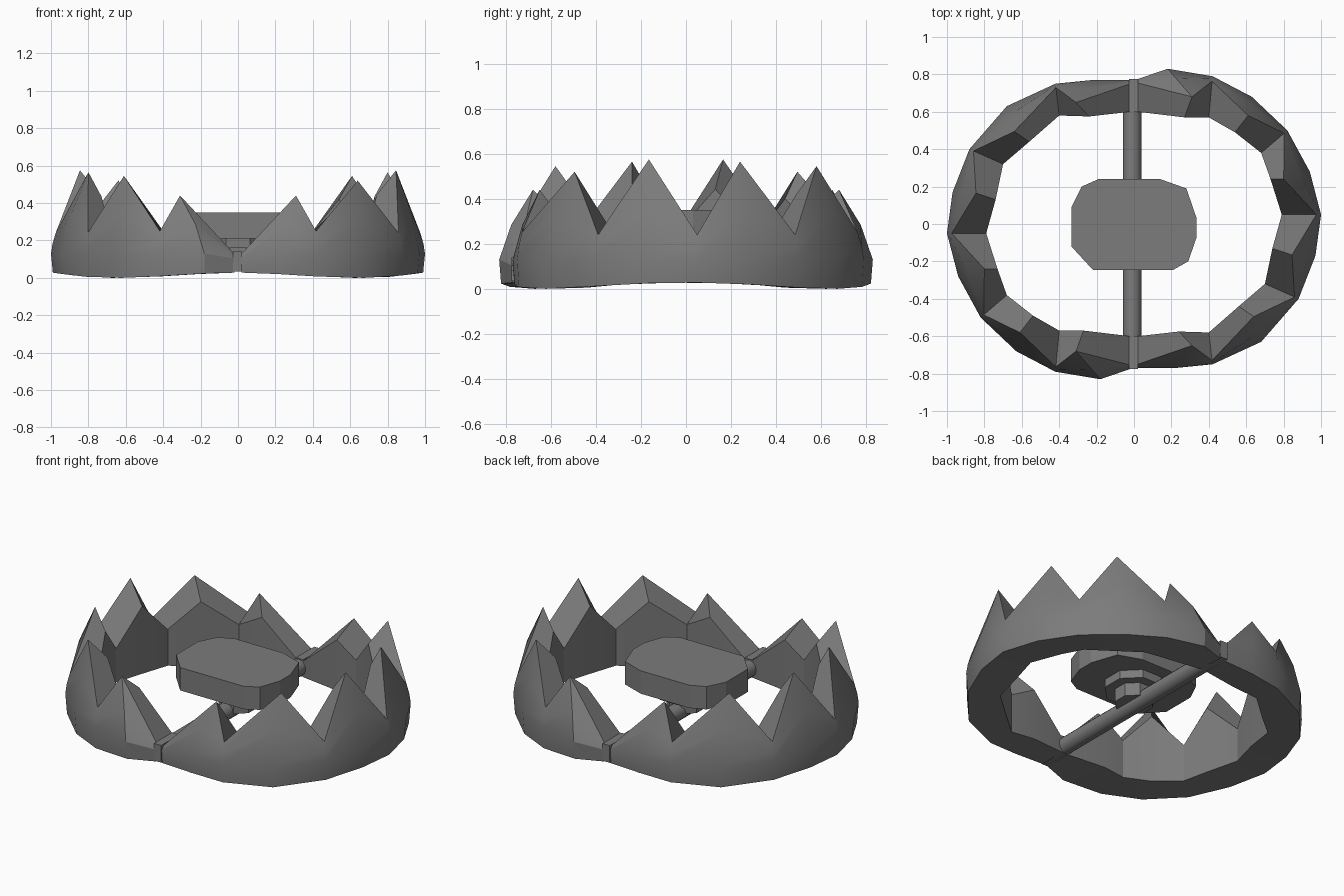
import bpy, bmesh, math
from mathutils import Vector, Matrix

if "Cube" in bpy.data.objects:
    bpy.data.objects.remove(bpy.data.objects["Cube"])


def make_material(name, value):
    mat = bpy.data.materials.new(name)
    mat.use_nodes = True
    colour = (value, value, value, 1)
    mat.diffuse_color = colour
    mat.node_tree.nodes["Principled BSDF"].inputs["Base Color"].default_value = colour
    return mat


steel = make_material("dark grey steel", 0.2)


def finish(name, bm, smooth_angle=None):
    bmesh.ops.remove_doubles(bm, verts=bm.verts, dist=0.0005)
    bmesh.ops.recalc_face_normals(bm, faces=bm.faces)
    mesh = bpy.data.meshes.new(name)
    bm.to_mesh(mesh)
    bm.free()
    mesh.materials.append(steel)
    obj = bpy.data.objects.new(name, mesh)
    bpy.context.collection.objects.link(obj)
    if smooth_angle:
        bpy.ops.object.select_all(action="DESELECT")
        obj.select_set(True)
        bpy.context.view_layer.objects.active = obj
        bpy.ops.object.shade_smooth_by_angle(angle=math.radians(smooth_angle))
    return obj


def prism(name, outline, low, high):
    bm = bmesh.new()
    base = bm.faces.new([bm.verts.new((x, y, low)) for x, y in outline])
    top = bmesh.ops.extrude_face_region(bm, geom=[base])["geom"]
    moved = [v for v in top if isinstance(v, bmesh.types.BMVert)]
    bmesh.ops.translate(bm, verts=moved, vec=(0, 0, high - low))
    return finish(name, bm)


# Jaw stations: outer wall, inner wall, crest point (teeth alternate with valleys)
stations = [
    ((0.02, -0.77), (0.02, -0.60), None, 0.13),
    ((0.22, -0.77), (0.24, -0.575), (0.31, -0.65), 0.44),
    ((0.42, -0.75), (0.40, -0.58), None, 0.25),
    ((0.68, -0.63), (0.56, -0.44), (0.64, -0.495), 0.52),
    ((0.88, -0.40), (0.70, -0.32), None, 0.24),
    ((0.97, -0.17), (0.74, -0.13), (0.845, -0.165), 0.575),
    ((1.00, 0.05), (0.79, 0.05), None, 0.24),
    ((0.94, 0.28), (0.73, 0.24), (0.80, 0.24), 0.565),
    ((0.82, 0.50), (0.68, 0.38), None, 0.24),
    ((0.63, 0.68), (0.54, 0.49), (0.61, 0.58), 0.545),
    ((0.42, 0.79), (0.40, 0.57), None, 0.25),
    ((0.18, 0.83), (0.27, 0.57), (0.31, 0.68), 0.44),
    ((0.02, 0.775), (0.02, 0.60), None, 0.13),
]


def cross_section(outer, inner, peak, height):
    o, i = Vector(outer), Vector(inner)
    wobble = 0.028 * math.cos(2 * math.atan2(o.y, o.x)) ** 2
    crest = Vector(peak) if peak else o.lerp(i, 0.12)
    shoulder = o.lerp(crest, 0.36)
    inner_height = height * 0.77 if peak else height
    middle = min(0.13, height * 0.8)
    return [
        (*(o * 0.99), wobble),
        (*o, middle),
        (*shoulder, middle + (height - middle) * 0.5),
        (*crest, height),
        (*i, inner_height),
        (*i, wobble + 0.005),
    ]


def build_jaw(name, turn):
    bm = bmesh.new()
    rings = [[bm.verts.new(p) for p in cross_section(*s)] for s in stations]
    for a, b in zip(rings, rings[1:]):
        for k in range(len(a)):
            n = (k + 1) % len(a)
            bm.faces.new((a[k], a[n], b[n], b[k]))
    bm.faces.new(rings[0])
    bm.faces.new(rings[-1])
    bmesh.ops.rotate(bm, verts=bm.verts, matrix=Matrix.Rotation(turn, 3, "Z"))
    return finish(name, bm, 25)


build_jaw("left_jaw", 0)
build_jaw("right_jaw", math.pi)

# Trigger plate with chamfered corners
plate = [(-0.19, 0.24), (0.14, 0.24), (0.28, 0.19), (0.335, 0.03), (0.335, -0.07),
         (0.29, -0.2), (0.21, -0.245), (-0.22, -0.245), (-0.335, -0.12),
         (-0.335, 0.09), (-0.28, 0.2)]
prism("trigger_plate", plate, 0.21, 0.35)


def polygon(radius, sides):
    turns = [math.tau * (k + 0.5) / sides for k in range(sides)]
    return [(radius * math.cos(t), radius * math.sin(t)) for t in turns]


# Stepped support under the plate
prism("plate_collar", polygon(0.17, 8), 0.16, 0.22)
prism("plate_post", polygon(0.11, 8), 0.08, 0.17)

# Cross bar joining the hinges
bm = bmesh.new()
bmesh.ops.create_cone(bm, cap_ends=True, segments=12, radius1=0.05, radius2=0.05, depth=1.24)
bmesh.ops.rotate(bm, verts=bm.verts, matrix=Matrix.Rotation(math.pi / 2, 3, "X"))
bmesh.ops.translate(bm, verts=bm.verts, vec=(-0.01, 0, 0.085))
finish("cross_bar", bm, 40)

# Hinge blocks closing the gap between the jaws
for name, side in (("front_hinge", -1), ("back_hinge", 1)):
    near, far = sorted((side * 0.6, side * 0.775))
    block = [(-0.026, near), (0.022, near), (0.022, far), (-0.026, far)]
    prism(name, block, 0.035, 0.14)
